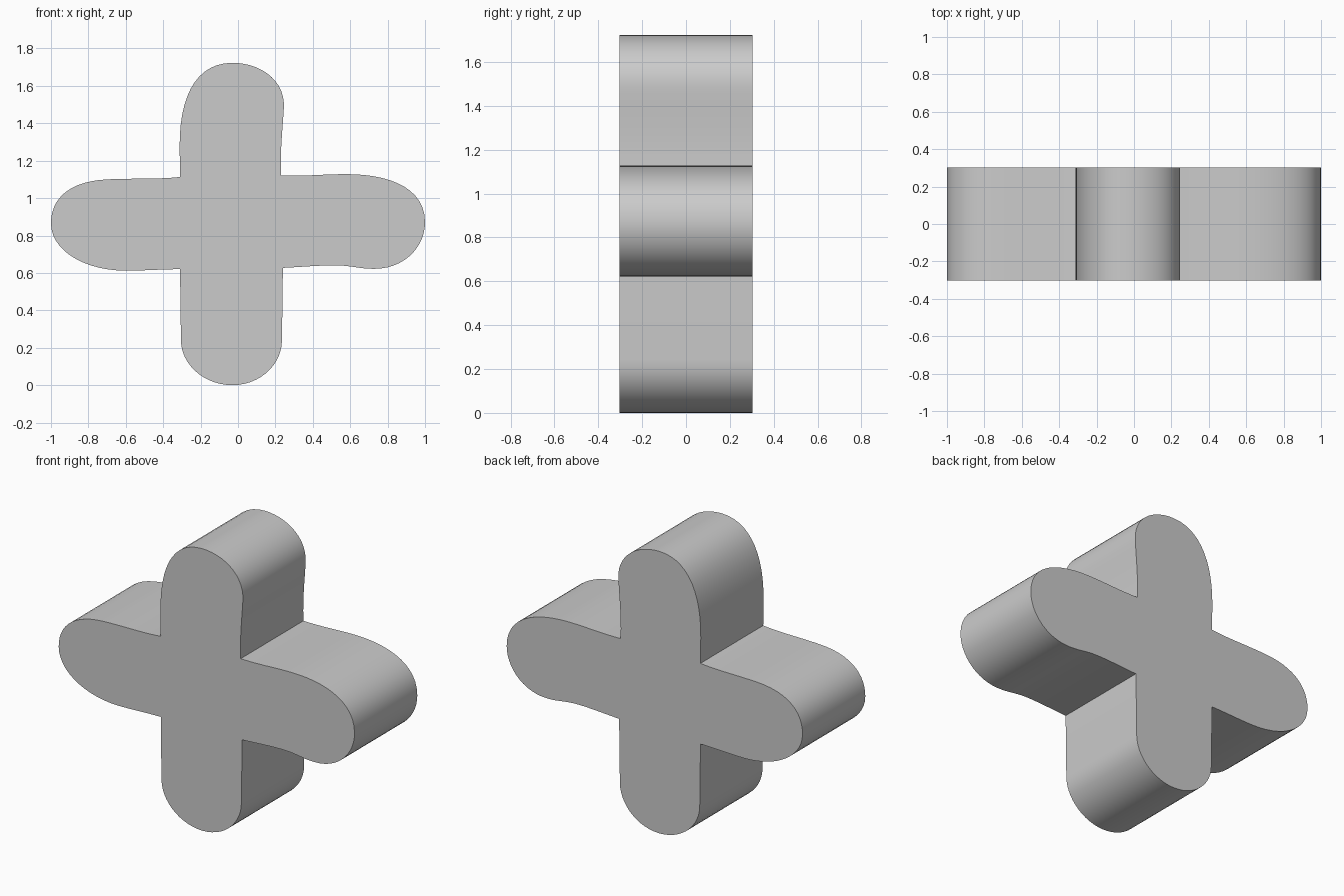
import bpy, bmesh
from mathutils import Vector
from mathutils.geometry import interpolate_bezier

if "Cube" in bpy.data.objects:
    bpy.data.objects.remove(bpy.data.objects["Cube"])

HALF_DEPTH = 0.303
START = (-0.03, 0.0)

# Outline segments, counter-clockwise: either (end) or (handle, handle, end)
SEGMENTS = [
    # lower arm, right half
    ((0.118, 0), (0.235, 0.11), (0.235, 0.24)),
    ((0.24, 0.627),),
    # right arm
    ((0.35, 0.632), (0.5, 0.647), (0.58, 0.637)),
    ((0.64, 0.63), (0.67, 0.622), (0.73, 0.622)),
    ((0.89, 0.622), (1, 0.74), (1, 0.87)),
    ((1, 1.06), (0.80, 1.128), (0.58, 1.128)),
    ((0.45, 1.128), (0.38, 1.117), (0.23, 1.12)),
    # upper arm
    ((0.225, 1.26), (0.238, 1.36), (0.245, 1.48)),
    ((0.255, 1.63), (0.12, 1.723), (-0.03, 1.723)),
    ((-0.22, 1.723), (-0.315, 1.55), (-0.312, 1.27)),
    ((-0.31, 1.113),),
    # left arm
    ((-0.42, 1.10), (-0.55, 1.107), (-0.7, 1.10)),
    ((-0.9, 1.09), (-1, 1.0), (-1, 0.865)),
    ((-1, 0.72), (-0.82, 0.612), (-0.6, 0.612)),
    ((-0.5, 0.612), (-0.4, 0.62), (-0.31, 0.62)),
    # lower arm, left half
    ((-0.305, 0.24),),
    ((-0.305, 0.11), (-0.18, 0), START),
]


def outline(steps=14):
    pts = [Vector((*START, 0))]
    for seg in SEGMENTS:
        ctrl = [Vector((*p, 0)) for p in seg]
        if len(ctrl) == 1:
            pts.append(ctrl[0])
        else:
            pts += interpolate_bezier(pts[-1], *ctrl, steps)[1:]
    return pts[:-1]


# Extrude the outline from front to back
bm = bmesh.new()
front = bm.faces.new([bm.verts.new((p.x, -HALF_DEPTH, p.y)) for p in outline()])
ext = bmesh.ops.extrude_face_region(bm, geom=[front], use_keep_orig=True)
back = [v for v in ext["geom"] if isinstance(v, bmesh.types.BMVert)]
bmesh.ops.translate(bm, verts=back, vec=(0, 2 * HALF_DEPTH, 0))
bmesh.ops.recalc_face_normals(bm, faces=bm.faces)
bmesh.ops.triangulate(bm, faces=[f for f in bm.faces if len(f.verts) > 4])
mesh = bpy.data.meshes.new("rounded_cross")
bm.to_mesh(mesh)
bm.free()

cross = bpy.data.objects.new("rounded_cross", mesh)
bpy.context.collection.objects.link(cross)
bpy.context.view_layer.objects.active = cross
cross.select_set(True)
bpy.ops.object.shade_smooth_by_angle(angle=0.52)
